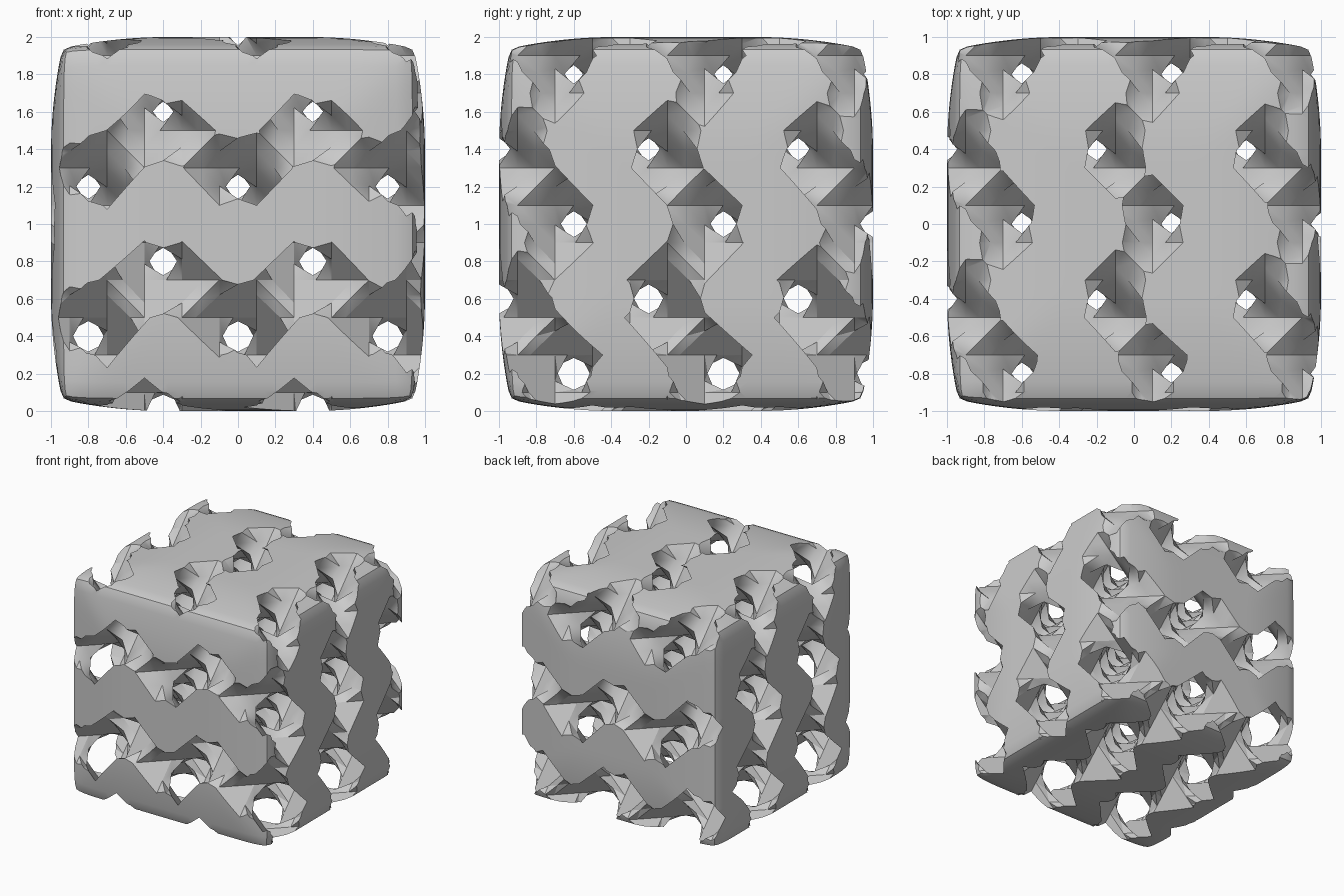
import bpy, bmesh, math
from itertools import product
from mathutils import Vector

if "Cube" in bpy.data.objects:
    bpy.data.objects.remove(bpy.data.objects["Cube"], do_unlink=True)

PERIOD = 0.8               # length of one repeat of the lattice
STEP = PERIOD / 8          # sample points sit on odd multiples of this
BORDER = 13                # outermost odd multiple, always empty

grey = bpy.data.materials.new("light_grey")
grey.use_nodes = True
grey.diffuse_color = (0.6, 0.6, 0.6, 1)
grey.node_tree.nodes["Principled BSDF"].inputs["Base Color"].default_value = (0.6, 0.6, 0.6, 1)


def make_object(name, bm):
    mesh = bpy.data.meshes.new(name)
    bm.to_mesh(mesh)
    bm.free()
    mesh.materials.append(grey)
    obj = bpy.data.objects.new(name, mesh)
    bpy.context.collection.objects.link(obj)
    return obj


def field(node):
    """Negative inside the walls, which thicken towards the top."""
    if max(map(abs, node)) == BORDER:
        return 1.0
    x, y, z = (n * STEP * math.tau / PERIOD for n in node)
    wave = (math.sin(x) * math.cos(y) + math.sin(y) * math.cos(z)
            + math.sin(z) * math.cos(x))
    return wave - 0.21 * node[2] * STEP + 0.0213


# Gyroid lattice: in every cell, join the edge crossings into closed loops
value = {n: field(n) for n in product(range(-BORDER, BORDER + 1, 2), repeat=3)}
bm = bmesh.new()
crossings = {}


def crossing(edge):
    if edge not in crossings:
        a, b = edge
        t = value[a] / (value[a] - value[b])
        t = min(0.97, max(0.03, t))
        crossings[edge] = bm.verts.new(Vector(a).lerp(Vector(b), t) * STEP)
    return crossings[edge]


def cell_side(origin, axis, side):
    """Corners of one side of a cell, counter-clockwise from outside."""
    ring = []
    for u, v in ((0, 0), (1, 0), (1, 1), (0, 1)):
        corner = list(origin)
        corner[axis] += 2 * side
        corner[(axis + 1) % 3] += 2 * u
        corner[(axis + 2) % 3] += 2 * v
        ring.append(tuple(corner))
    return ring if side else ring[::-1]


for origin in product(range(-BORDER, BORDER, 2), repeat=3):
    following = {}
    for axis, side in product(range(3), (0, 1)):
        ring = cell_side(origin, axis, side)
        cuts = []
        for a, b in zip(ring, ring[1:] + ring[:1]):
            if (value[a] < 0) != (value[b] < 0):
                cuts.append((value[a] < 0, tuple(sorted((a, b)))))
        # Each run of empty corners is walled off by its own segment
        for n, (entering, edge) in enumerate(cuts):
            if entering:
                following[edge] = cuts[(n + 1) % len(cuts)][1]
    while following:
        edge = next(iter(following))
        loop = []
        while edge in following:
            loop.append(crossing(edge))
            edge = following.pop(edge)
        bm.faces.new(loop[::-1])

# Larger loops become fans about their middle
bmesh.ops.poke(bm, faces=[f for f in bm.faces if len(f.verts) > 4])
bmesh.ops.triangulate(bm, faces=bm.faces[:])
bm.normal_update()
lattice = make_object("gyroid_lattice", bm)


# Cube with softly rounded edges that trims the lattice
def inset(a, b):
    ramps = [max(0, (abs(t) - 0.4) / 0.6) ** 2 for t in (a, b)]
    return 1 - 0.06 * (ramps[0] ** 4 + ramps[1] ** 4) ** 0.25


bm = bmesh.new()
bmesh.ops.create_cube(bm, size=2)
bmesh.ops.subdivide_edges(bm, edges=bm.edges[:], cuts=39, use_grid_fill=True)
for v in bm.verts:
    x, y, z = v.co
    v.co = (x * inset(y, z), y * inset(x, z), z * inset(x, y))
for _ in range(2):
    bmesh.ops.smooth_vert(bm, verts=bm.verts[:], factor=0.5,
                          use_axis_x=True, use_axis_y=True, use_axis_z=True)
bmesh.ops.recalc_face_normals(bm, faces=bm.faces[:])
hull = make_object("trimming_hull", bm)
hull.hide_render = True

trim = lattice.modifiers.new("trim", 'BOOLEAN')
trim.operation = 'INTERSECT'
trim.solver = 'MANIFOLD'
trim.object = hull
bpy.context.view_layer.objects.active = lattice
lattice.select_set(True)
bpy.ops.object.modifier_apply(modifier=trim.name)
bpy.data.objects.remove(hull, do_unlink=True)

# Stand on the ground, with soft facets and crisp cut edges
for v in lattice.data.vertices:
    v.co.z += 1
bpy.ops.object.shade_smooth_by_angle(angle=math.radians(30))
